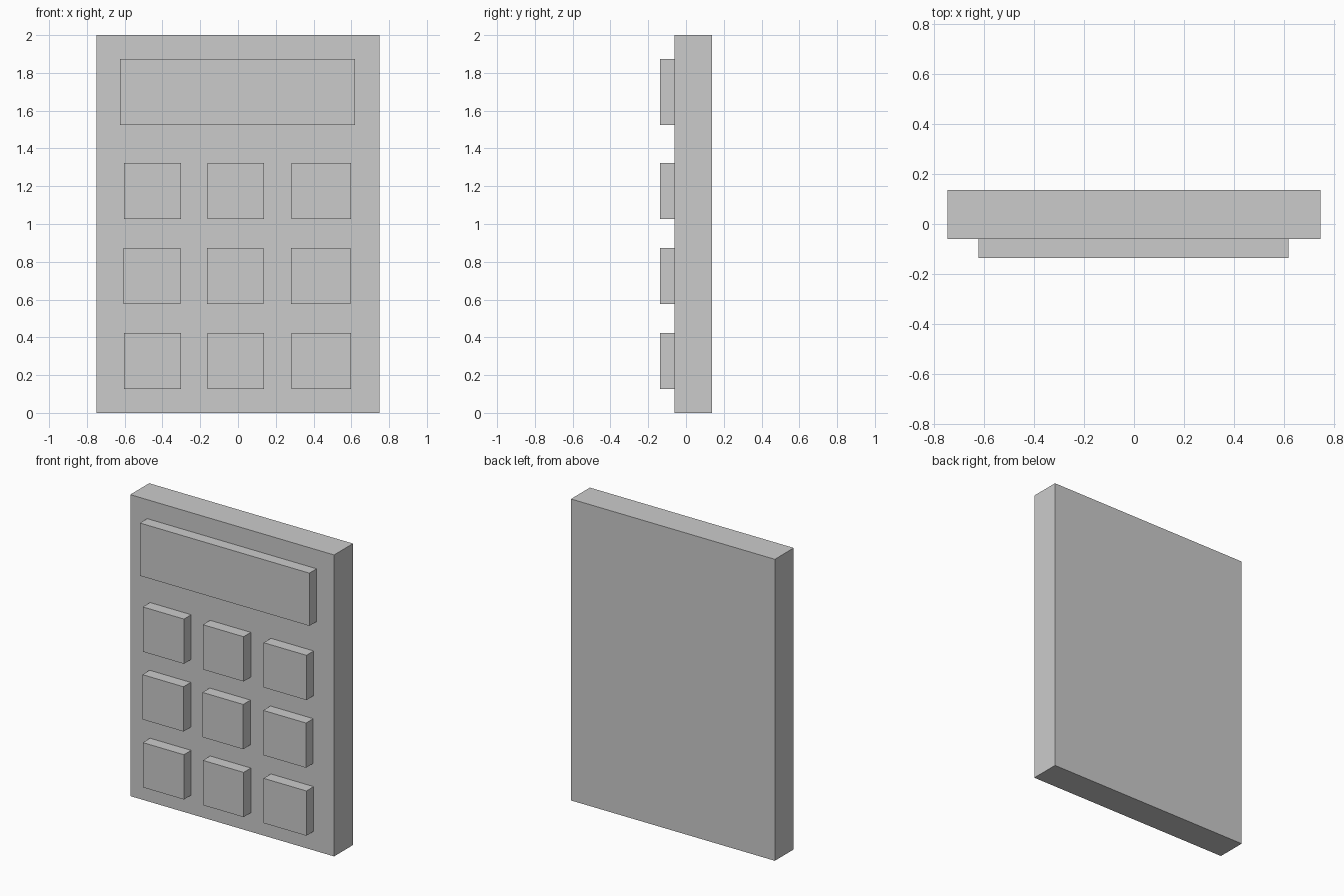
import bpy
import bmesh
from mathutils import Matrix, Vector

if "Cube" in bpy.data.objects:
    bpy.data.objects.remove(bpy.data.objects["Cube"])

FRONT, FACE, BACK = -0.137, -0.061, 0.137
SINK = 0.01  # raised parts sit slightly into the body


def box(name, x, y, z):
    """Box spanning the (min, max) pair given for each axis."""
    lo, hi = (Vector(c) for c in zip(x, y, z))
    bm = bmesh.new()
    bmesh.ops.create_cube(bm, size=1, matrix=Matrix.Diagonal((*(hi - lo), 1)))
    mesh = bpy.data.meshes.new(name)
    bm.to_mesh(mesh)
    bm.free()
    obj = bpy.data.objects.new(name, mesh)
    obj.location = (lo + hi) / 2
    bpy.context.collection.objects.link(obj)
    return obj


# Body slab
box("body", (-0.748, 0.748), (FACE, BACK), (0, 2))

# Raised display panel
raised = (FRONT, FACE + SINK)
box("display", (-0.624, 0.62), raised, (1.524, 1.874))

# Key grid: the right column is slightly wider, the middle row shifts a touch left
columns = {"left": (-0.603, -0.301), "middle": (-0.162, 0.137), "right": (0.284, 0.598)}
rows = {"bottom": (0.126, 0.0), "centre": (0.576, -0.003), "top": (1.026, 0.0)}
for row, (z, shift) in rows.items():
    for col, (x0, x1) in columns.items():
        box(f"key_{row}_{col}", (x0 + shift, x1 + shift), raised, (z, z + 0.297))
